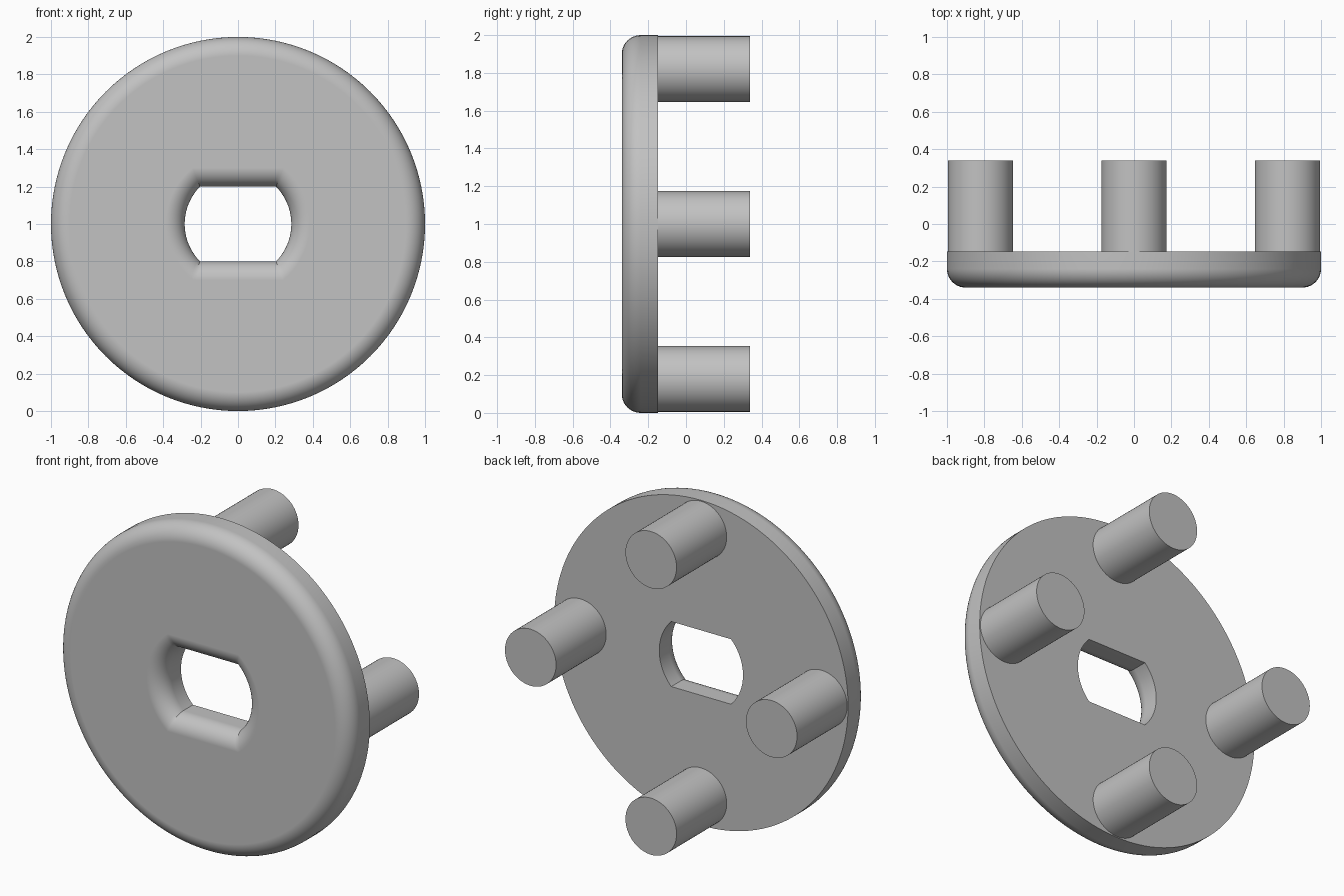
import bpy, bmesh
from math import sin, cos, pi, asin, sqrt

cube = bpy.data.objects.get("Cube")
if cube:
    bpy.data.objects.remove(cube, do_unlink=True)

FRONT, BACK, PIN_END = -0.34, -0.147, 0.34
FILLET, CENTRE_Z = 0.1, 1.0
HOLE_R, HOLE_FLAT = 0.285, 0.2
SEG = 32      # segments per quarter of an outline
STEPS = 10    # segments across a fillet

grey = bpy.data.materials.new("grey plastic")
grey.use_nodes = True
colour = (0.54, 0.54, 0.54, 1)
grey.diffuse_color = colour
grey.node_tree.nodes["Principled BSDF"].inputs["Base Color"].default_value = colour


def finish(obj):
    obj.data.materials.append(grey)
    bpy.ops.object.select_all(action='DESELECT')
    obj.select_set(True)
    bpy.context.view_layer.objects.active = obj
    bpy.ops.object.shade_smooth_by_angle(angle=pi / 6)
    obj.modifiers.new("flat_face_normals", 'WEIGHTED_NORMAL').keep_sharp = True


def circle_outline(r):
    return [(r * cos(a), r * sin(a))
            for a in (-pi / 4 + i * pi / 2 / SEG for i in range(4 * SEG))]


def hole_outline(grow):
    """Circle with flat top and bottom, offset outwards by grow."""
    r, h = HOLE_R + grow, HOLE_FLAT + grow
    a, w = asin(h / r), sqrt(r * r - h * h)
    half = [(r * cos(t), r * sin(t))
            for t in (-a + 2 * a * i / SEG for i in range(SEG))]
    half += [(w - 2 * w * i / SEG, h) for i in range(SEG)]
    return half + [(-x, -z) for x, z in half]


# Disc: closed loop of rings, through the hole, over the front, round the rim
rings = [(hole_outline(0), BACK)]
angles = [pi / 2 * i / STEPS for i in range(STEPS + 1)]
for t in angles:
    rings.append((hole_outline(FILLET * (1 - cos(t))),
                  FRONT + FILLET * (1 - sin(t))))
for t in angles:
    rings.append((circle_outline(1 - FILLET + FILLET * sin(t)),
                  FRONT + FILLET * (1 - cos(t))))
rings.append((circle_outline(1), BACK))

bm = bmesh.new()
loops = [[bm.verts.new((x, y, z + CENTRE_Z)) for x, z in pts] for pts, y in rings]
count = 4 * SEG
for k, ring in enumerate(loops):
    following = loops[(k + 1) % len(loops)]
    for i in range(count):
        j = (i + 1) % count
        bm.faces.new((ring[i], ring[j], following[j], following[i]))
bmesh.ops.recalc_face_normals(bm, faces=bm.faces)
mesh = bpy.data.meshes.new("disc")
bm.to_mesh(mesh)
bm.free()
disc = bpy.data.objects.new("disc", mesh)
bpy.context.collection.objects.link(disc)
finish(disc)

# Four round pins on the back
for name, dx, dz in (("left_pin", 1, 0), ("right_pin", -1, 0),
                     ("top_pin", 0, 1), ("bottom_pin", 0, -1)):
    start = BACK - 0.01
    bpy.ops.mesh.primitive_cylinder_add(
        vertices=64, radius=0.174, depth=PIN_END - start,
        location=(0.82 * dx, (PIN_END + start) / 2, CENTRE_Z + 0.82 * dz),
        rotation=(pi / 2, 0, 0))
    pin = bpy.context.object
    pin.name = name
    finish(pin)
